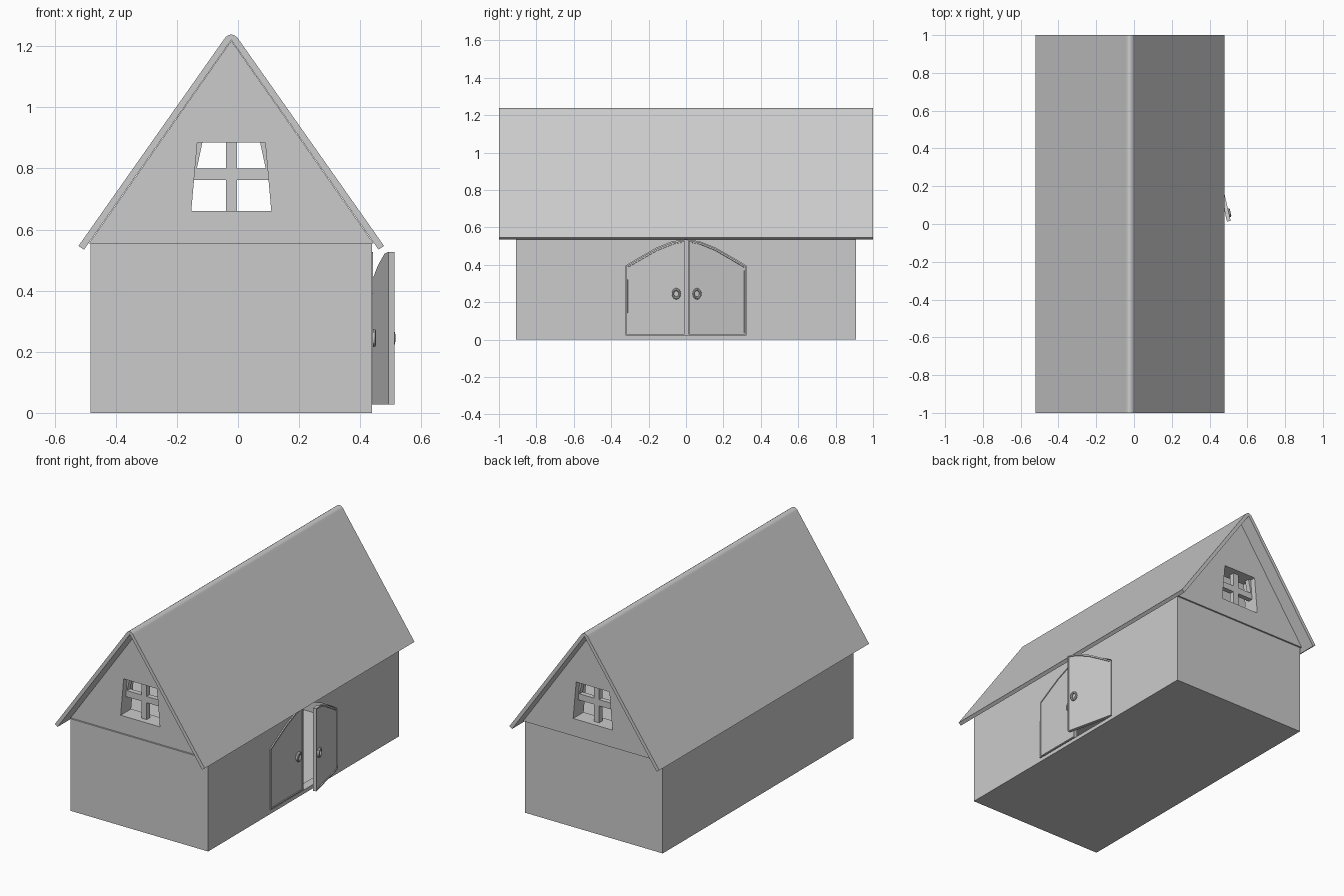
import bpy, bmesh, math
from mathutils import Matrix

if "Cube" in bpy.data.objects:
    bpy.data.objects.remove(bpy.data.objects["Cube"])

CX = -0.022          # centre line of the house; the open door reaches past it


def add_mesh(name, bm):
    bmesh.ops.recalc_face_normals(bm, faces=bm.faces)
    me = bpy.data.meshes.new(name)
    bm.to_mesh(me)
    bm.free()
    ob = bpy.data.objects.new(name, me)
    bpy.context.collection.objects.link(ob)
    return ob


def prism(name, pts, a, b, axis='y', inset=None):
    """Extrude a profile from a to b: (x, z) along y, or (y, z) along x."""
    bm = bmesh.new()
    place = (lambda u, v, t: (u, t, v)) if axis == 'y' else (lambda u, v, t: (t, u, v))
    lo = [bm.verts.new(place(u, v, a)) for u, v in pts]
    hi = [bm.verts.new(place(u, v, b)) for u, v in pts]
    n = len(pts)
    bm.faces.new(lo)
    front = bm.faces.new(hi)
    for i in range(n):
        j = (i + 1) % n
        bm.faces.new((lo[i], lo[j], hi[j], hi[i]))
    bmesh.ops.recalc_face_normals(bm, faces=bm.faces)
    if inset:
        bmesh.ops.inset_region(bm, faces=[front], thickness=inset)
        bmesh.ops.inset_region(bm, faces=[front], thickness=0.001, depth=-0.005)
    return add_mesh(name, bm)


def box(name, x0, x1, y0, y1, z0, z1):
    return prism(name, [(x0, z0), (x1, z0), (x1, z1), (x0, z1)], y0, y1)


def cut(ob, cutter):
    m = ob.modifiers.new("cut", 'BOOLEAN')
    m.operation, m.solver, m.object = 'DIFFERENCE', 'EXACT', cutter
    dg = bpy.context.evaluated_depsgraph_get()
    me = bpy.data.meshes.new_from_object(ob.evaluated_get(dg))
    ob.modifiers.clear()
    ob.data = me
    bpy.data.objects.remove(cutter)


def sym(half, offset=CX):
    """Mirror a right-hand profile to the left side."""
    left = [(offset - u, v) for u, v in reversed(half) if u > 1e-6]
    return [(offset + u, v) for u, v in half] + left


# Hollow lower storey with an arched doorway on the right side
walls = box("walls", CX - 0.46, CX + 0.46, -0.91, 0.91, 0, 0.555)
cut(walls, box("room", CX - 0.41, CX + 0.41, -0.86, 0.86, 0.018, 0.54))
arch = [(0.32, 0.395), (0.25, 0.437), (0.16, 0.488), (0.07, 0.524), (0.0, 0.532)]
cut(walls, prism("doorway", sym([(0.32, 0.023)] + arch, 0), 0.3, 0.6, 'x'))

# Roof: one folded slab with a rounded ridge
outer = [(0.5, 0.546), (0.024, 1.222), (0.018, 1.230), (0.009, 1.236), (0, 1.238)]
inner = [(0, 1.22), (0.482, 0.534)]
roof_pts = ([(CX + u, v) for u, v in outer] + [(CX - u, v) for u, v in outer[-2::-1]]
            + [(CX - u, v) for u, v in inner[::-1]] + [(CX + u, v) for u, v in inner[1:]])
prism("roof", roof_pts, -1, 1)

# Gable walls with a tapered, barred window at each end
for end, y0, y1 in (("front", -0.90, -0.80), ("back", 0.82, 0.92)):
    gable = prism(end + "_gable", sym([(0.465, 0.555), (0, 1.218)]), y0, y1)
    cut(gable, prism("window_hole", sym([(0.131, 0.66), (0.111, 0.885)]), y0 - 0.1, y1 + 0.1))
    b0, b1 = y0 + 0.035, y0 + 0.065
    box(end + "_window_upright", CX - 0.018, CX + 0.018, b0, b1, 0.655, 0.89)
    box(end + "_window_crossbar", CX - 0.122, CX + 0.122, b0, b1, 0.762, 0.80)
    for name, s in (("left", -1), ("right", 1)):
        strip = [(0.119, 0.798), (0.113, 0.798), (0.094, 0.887), (0.112, 0.887)]
        prism(f"{end}_window_{name}_strip", [(CX + s * u, v) for u, v in strip], b0, b1)

# Two door leaves with a raised rim and a ring handle; the right leaf stands ajar
leaf = [(0, 0.028), (0.31, 0.028), (0.31, 0.527), (0.25, 0.52), (0.16, 0.484),
        (0.07, 0.433), (0, 0.391)]
for name, side, angle in (("left", -1, 0), ("right", 1, 13)):
    door = prism(name + "_door", [(-side * u, v) for u, v in leaf], -0.02, 0, 'x', 0.009)
    bpy.ops.mesh.primitive_torus_add(major_radius=0.018, minor_radius=0.006,
                                     major_segments=24, minor_segments=8)
    ring = bpy.context.object
    ring.name = name + "_door_handle"
    ring.data.transform(Matrix.Translation((0.001, -side * 0.267, 0.245))
                        @ Matrix.Diagonal((1.4, 1, 1.25, 1))
                        @ Matrix.Rotation(math.pi / 2, 4, 'Y'))
    bpy.ops.object.shade_smooth_by_angle()
    for ob in (door, ring):
        ob.location = (0.442, side * 0.319, 0)
        ob.rotation_euler.z = math.radians(angle)
